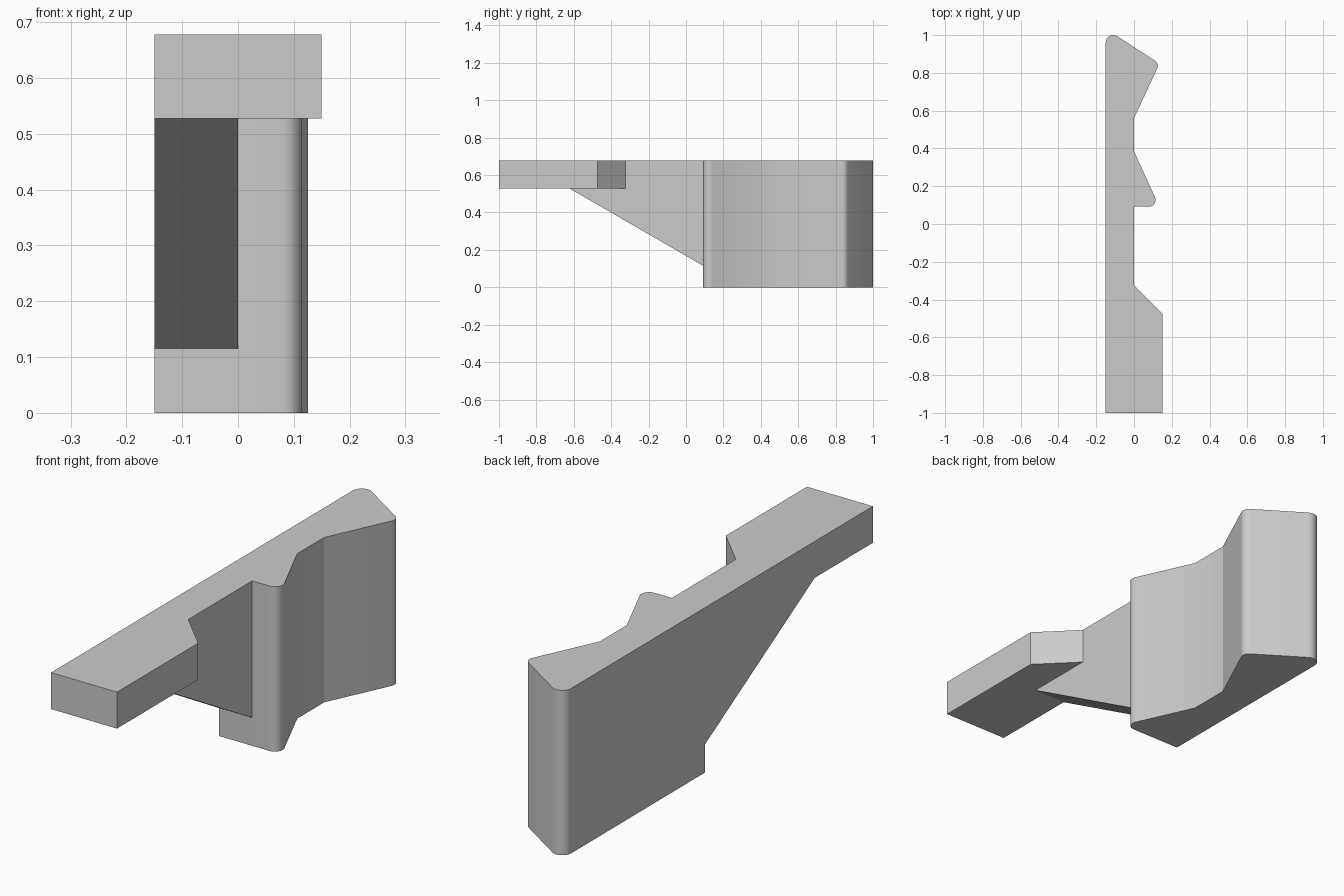
import bpy, bmesh, math
from mathutils import Vector

if "Cube" in bpy.data.objects:
    bpy.data.objects.remove(bpy.data.objects["Cube"])

HEIGHT, BAR_Z, BLOCK_Y = 0.678, 0.528, 0.092


def outline(points, steps=8):
    """Turn (x, y, radius) corners into a 2D outline with rounded corners."""
    out = []
    for i, (x, y, r) in enumerate(points):
        p = Vector((x, y))
        if not r:
            out.append(p)
            continue
        a = (Vector(points[i - 1][:2]) - p).normalized()
        b = (Vector(points[(i + 1) % len(points)][:2]) - p).normalized()
        half = a.angle(b) / 2
        centre = p + (a + b).normalized() * r / math.sin(half)
        start = p + a * r / math.tan(half) - centre
        end = p + b * r / math.tan(half) - centre
        turn = math.pi - 2 * half
        for k in range(steps + 1):
            t = k / steps
            out.append(centre + (start * math.sin((1 - t) * turn)
                                 + end * math.sin(t * turn)) / math.sin(turn))
    return out


def prism(name, base, offset):
    """Closed solid made by sweeping a flat polygon along an offset."""
    bm = bmesh.new()
    face = bm.faces.new([bm.verts.new(p) for p in base])
    new = bmesh.ops.extrude_face_region(bm, geom=[face], use_keep_orig=True)["geom"]
    bmesh.ops.translate(bm, vec=offset,
                        verts=[g for g in new if isinstance(g, bmesh.types.BMVert)])
    bmesh.ops.recalc_face_normals(bm, faces=bm.faces[:])
    mesh = bpy.data.meshes.new(name)
    bm.to_mesh(mesh)
    bm.free()
    obj = bpy.data.objects.new(name, mesh)
    bpy.context.collection.objects.link(obj)
    return obj


# Full plan shape with the two notched teeth
plan = outline([
    (-0.15, -1, 0), (0.15, -1, 0), (0.15, -0.473, 0), (0, -0.323, 0),
    (0, BLOCK_Y, 0), (0.134, BLOCK_Y, 0.035), (0, 0.385, 0), (0, 0.56, 0),
    (0.135, 0.849, 0.033), (-0.15, 1.034, 0.04)])
latch = prism("notched_latch_bar", [(p.x, p.y, 0) for p in plan], (0, 0, HEIGHT))

# Clears the space below the bar and the sloping brace
side = [(-1.2, -0.1), (BLOCK_Y, -0.1), (BLOCK_Y, 0.115), (-0.622, BAR_Z), (-1.2, BAR_Z)]
slope_cutter = prism("slope_cutter", [(-0.4, y, z) for y, z in side], (0.8, 0, 0))

# Keeps the brace as thin as the stem under the wide end of the bar
brace = [(-1.2, -0.1), (-0.323, -0.1), (-0.323, BAR_Z), (-1.2, BAR_Z)]
brace_cutter = prism("brace_cutter", [(0, y, z) for y, z in brace], (0.4, 0, 0))

bpy.context.view_layer.objects.active = latch
latch.select_set(True)
for cutter in (brace_cutter, slope_cutter):
    cutter.hide_render = True
    mod = latch.modifiers.new("cut", 'BOOLEAN')
    mod.operation, mod.solver, mod.object = 'DIFFERENCE', 'EXACT', cutter
    bpy.ops.object.modifier_apply(modifier=mod.name)
    bpy.data.objects.remove(cutter)

# Smooth rounded corners, crisp edges elsewhere
bpy.ops.object.shade_smooth_by_angle(angle=math.radians(25))
